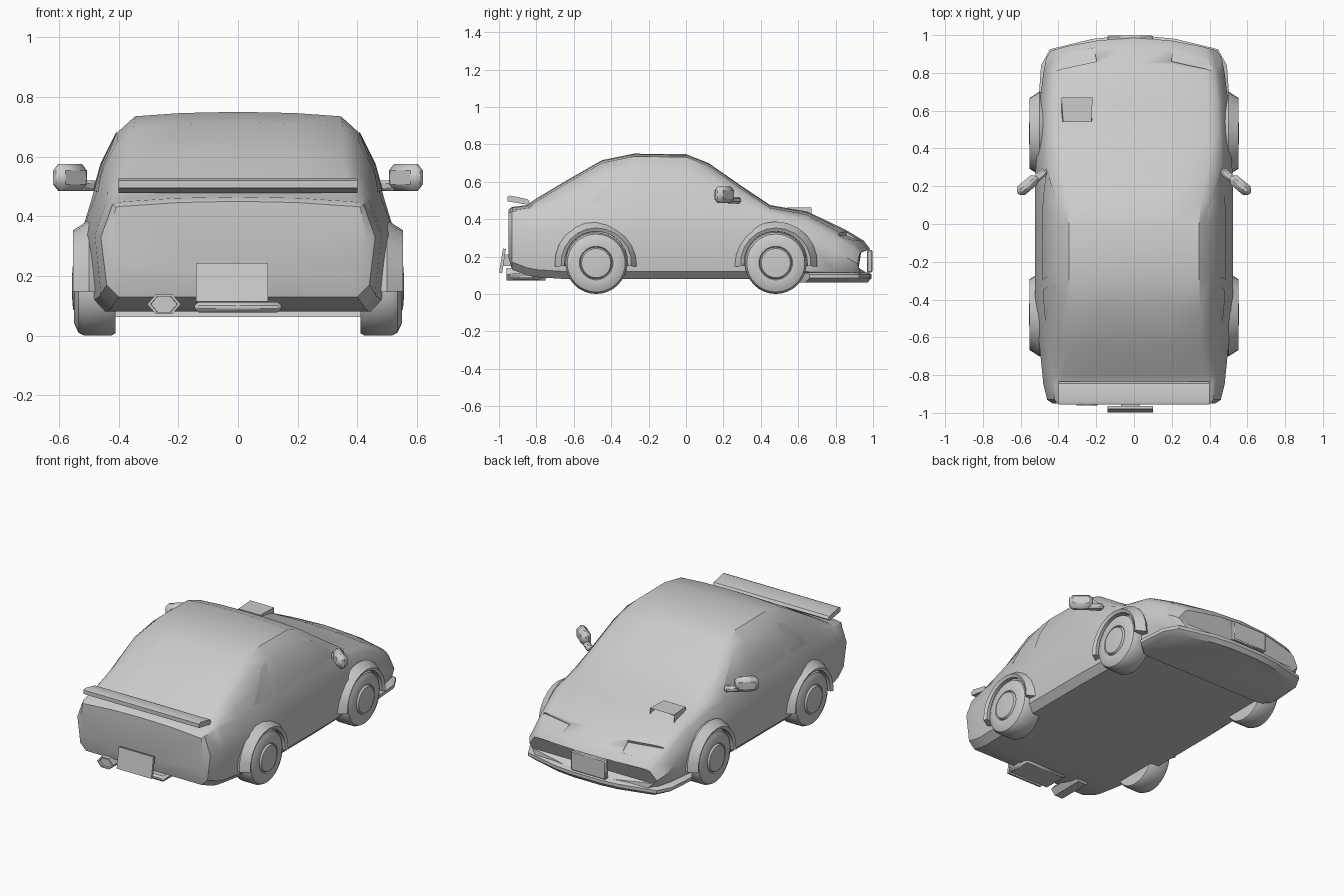
import bpy, bmesh, math
from mathutils import Vector, Matrix

if "Cube" in bpy.data.objects:
    bpy.data.objects.remove(bpy.data.objects["Cube"])


def finish(name, bm, mirror=False, bevel=0, angle=35):
    bmesh.ops.recalc_face_normals(bm, faces=bm.faces)
    me = bpy.data.meshes.new(name)
    bm.to_mesh(me)
    bm.free()
    ob = bpy.data.objects.new(name, me)
    bpy.context.collection.objects.link(ob)
    if mirror:
        ob.modifiers.new("mirror", "MIRROR")
    if bevel:
        b = ob.modifiers.new("bevel", "BEVEL")
        b.width, b.segments = bevel, 1
    bpy.ops.object.select_all(action="DESELECT")
    ob.select_set(True)
    bpy.context.view_layer.objects.active = ob
    bpy.ops.object.shade_smooth_by_angle(angle=math.radians(angle))
    return ob


def loft(rings, closed=True, caps=True):
    bm = bmesh.new()
    rows = [[bm.verts.new(p) for p in r] for r in rings]
    n = len(rows[0])
    for a, b in zip(rows, rows[1:]):
        for i in range(n if closed else n - 1):
            j = (i + 1) % n
            bm.faces.new((a[i], a[j], b[j], b[i]))
    if caps:
        bm.faces.new(rows[0])
        bm.faces.new(rows[-1])
    return bm


def box(center, size, rot=Matrix()):
    bm = bmesh.new()
    bmesh.ops.create_cube(bm, size=1, matrix=Matrix.Translation(center) @ rot
                          @ Matrix.Diagonal((*size, 1)))
    return bm


# Body: stations of (y, top z, roof edge x, belt z, belt x, widest x, floor z)
stations = [
    (-.95, .45, .36, .43, .41, .43, .20),
    (-.93, .465, .37, .44, .42, .46, .13),
    (-.85, .475, .38, .45, .43, .48, .10),
    (-.80, .51, .37, .45, .44, .485, .09),
    (-.65, .60, .355, .45, .46, .50, .08),
    (-.45, .715, .35, .46, .48, .525, .08),
    (-.28, .75, .345, .46, .49, .525, .08),
    (0, .747, .345, .46, .49, .525, .08),
    (.12, .70, .355, .46, .49, .525, .08),
    (.30, .575, .39, .45, .48, .52, .08),
    (.45, .475, .40, .43, .47, .51, .08),
    (.65, .44, .39, .39, .46, .50, .08),
    (.85, .345, .38, .30, .44, .48, .08),
    (.95, .285, .36, .245, .42, .465, .085),
    (.985, .24, .35, .215, .40, .44, .10),
]


def section(y, zt, xt, zb, xb, xw, zf):
    ze = zt - .015
    half = [(xt * .55, zt - .004), (xt, ze),
            (xt + (xb - xt) * .42, ze + (zb - ze) * .2),
            (xt + (xb - xt) * .78, ze + (zb - ze) * .58),
            (xb, zb), (xw, max(zb * .75, zf + .06)),
            (xw - .02, zf + .04), (xw - .06, zf)]
    pts = [(0, zt)] + half + [(0, zf)] + [(-x, z) for x, z in reversed(half)]
    t = max(0, min(1, (y - .6) / .38))
    return [(x, y - .35 * x * x * t, z) for x, z in pts]


body_bm = loft([section(*s) for s in stations])
bmesh.ops.recalc_face_normals(body_bm, faces=body_bm.faces)

# Side windows: patches sliced from the body skin and lifted slightly
windows = {
    "quarter_window": [(-.52, .48), (-.35, .485), (-.31, .67), (-.37, .65)],
    "door_window": [(-.30, .485), (.30, .495), (.14, .63), (.06, .68), (-.26, .68)],
}
for name, poly in windows.items():
    bm = body_bm.copy()
    planes = [((.2, 0, 0), (-1, 0, 0))]
    for (y0, z0), (y1, z1) in zip(poly, poly[1:] + poly[:1]):
        planes.append(((0, y0, z0), (0, z1 - z0, y0 - y1)))
    for co, no in planes:
        bmesh.ops.bisect_plane(bm, geom=bm.verts[:] + bm.edges[:] + bm.faces[:],
                               plane_co=co, plane_no=no, clear_outer=True)
    bmesh.ops.translate(bm, verts=bm.verts, vec=(.003, 0, .001))
    finish(name, bm, mirror=True)

body = finish("body", body_bm)

# Recessed headlights
cut = finish("headlight_cutter",
             box((.315, .885, .335), (.22, .085, .08),
                 Matrix.Rotation(math.radians(-12), 4, "Z")
                 @ Matrix.Rotation(math.radians(-22), 4, "X")), mirror=True)
cut.hide_render = True
cut.hide_set(True)
mod = body.modifiers.new("headlights", "BOOLEAN")
mod.operation, mod.object, mod.solver = "DIFFERENCE", cut, "EXACT"

# Wheels and flared arches
R = .165
tyre = [(.41, .10), (.41, R - .008), (.425, R), (.515, R), (.535, R - .01),
        (.549, R - .04), (.547, .09), (.540, .085), (.553, .078), (.556, .04)]
flare = [(.46, .168), (.543, .170), (.553, .188), (.50, .222), (.46, .20)]
for label, y in (("rear", -.48), ("front", .48)):
    def ring(x, r, n=32):
        return [(x, y + r * math.cos(i * math.tau / n),
                 R + r * math.sin(i * math.tau / n)) for i in range(n)]
    finish(label + "_wheel", loft([ring(x, r) for x, r in tyre]), mirror=True)
    arcs = []
    for i in range(13):
        a = math.radians(-5 + 190 * i / 12)
        arcs.append([(x, y + r * math.cos(a), R + r * math.sin(a)) for x, r in flare])
    finish(label + "_wheel_arch", loft(arcs), mirror=True)

# Front lip
plan = [(.46, .62), (.505, .66), (.492, .84), (.445, .925), (.22, .98), (.10, .992)]
plan = plan + [(-x, y) for x, y in reversed(plan)]
finish("front_lip", loft([[(x * .93, y - .02, .062) for x, y in plan],
                          [(x, y, .085) for x, y in plan],
                          [(x, y, .105) for x, y in plan],
                          [(x * .97, y - .02, .116) for x, y in plan]]))

# Rear spoiler blade
blade = [(-.955, .495), (-.955, .52), (-.94, .526), (-.845, .506), (-.835, .49),
         (-.85, .478)]
finish("spoiler", loft([[(x, y, z) for y, z in blade] for x in (-.40, .40)]))

# Number plates
finish("rear_plate", box((-.02, -.981, .177), (.24, .016, .13),
                         Matrix.Rotation(math.radians(-9), 4, "X")))
finish("rear_plate_mount", box((-.02, -.955, .18), (.10, .04, .06)))
finish("front_plate", box((-.02, .982, .175), (.24, .03, .12)), bevel=.006)

# Underbody panel and exhaust
finish("rear_under_panel", box((0, -.855, .095), (.29, .17, .034)), bevel=.012)
hexa = [(math.cos(i * math.pi / 3), math.sin(i * math.pi / 3)) for i in range(6)]
finish("exhaust", loft([[(-.248 + c * .056 * k, y, .105 + s * .038 * k)
                         for c, s in hexa]
                        for y, k in ((-.75, 1), (-.96, 1), (-.96, .8), (-.945, .78))]))

# Bonnet scoop with open front
scoop = box((-.302, .605, .435), (.165, .13, .056))
for v in scoop.verts:
    if v.co.y < .6 and v.co.z > .435:
        v.co.x += .01 if v.co.x < -.3 else -.005
front = max(scoop.faces, key=lambda f: f.calc_center_median().y)
bmesh.ops.inset_region(scoop, faces=[front], thickness=.008)
bmesh.ops.translate(scoop, verts=front.verts, vec=(0, -.05, 0))
finish("bonnet_scoop", scoop)

# Door mirrors: faceted shell on a short stalk
turn = Matrix.Rotation(math.radians(-40), 4, "Z")
finish("door_mirror", box((.563, .205, .53), (.135, .06, .09), turn),
       mirror=True, bevel=.022)
finish("mirror_stalk", box((.50, .255, .502), (.09, .04, .035), turn),
       mirror=True, bevel=.01)
